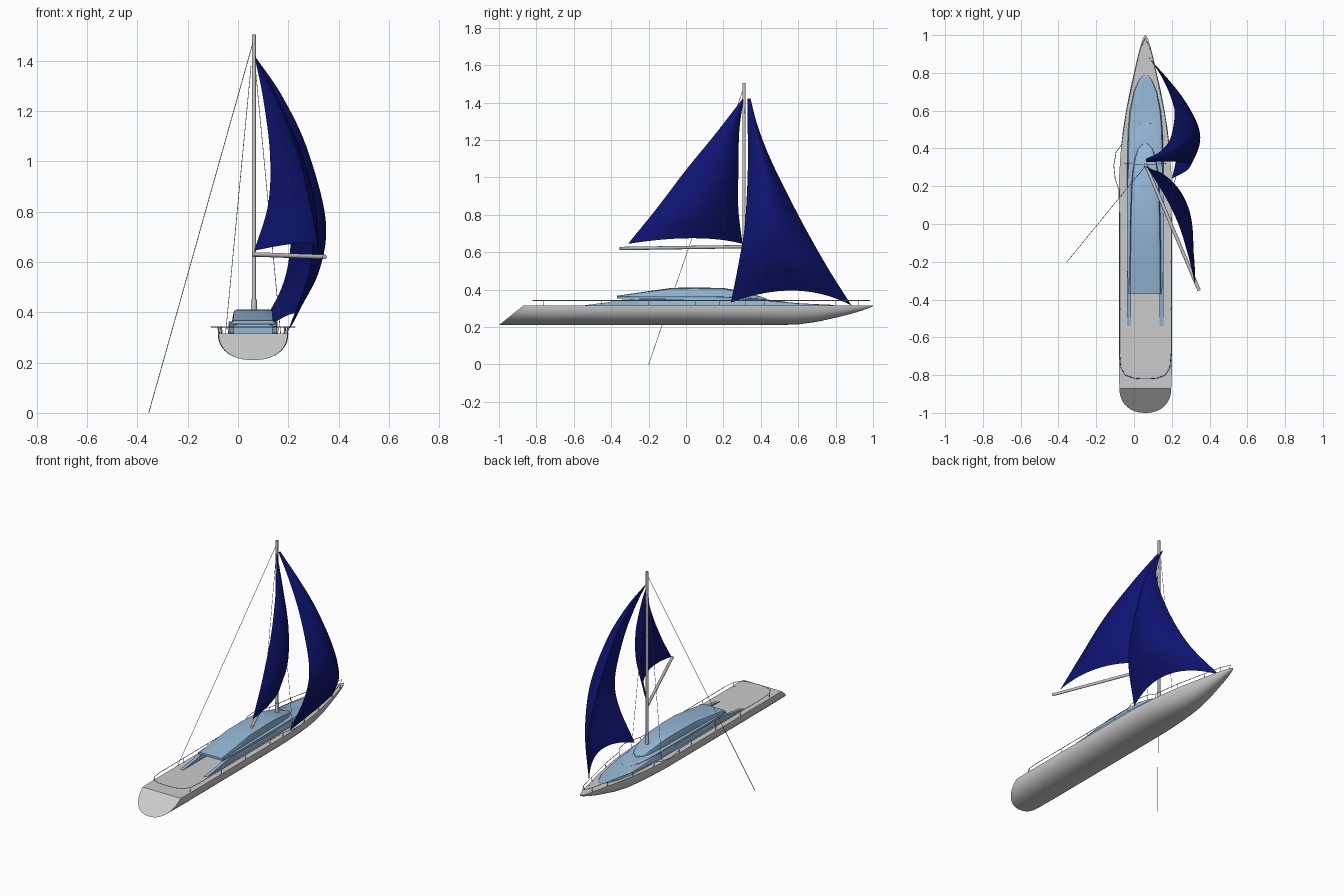
import bpy, bmesh, math
from mathutils import Vector

if "Cube" in bpy.data.objects:
    bpy.data.objects.remove(bpy.data.objects["Cube"])

CX = 0.06  # hull centreline


def material(name, rgb):
    m = bpy.data.materials.new(name)
    m.diffuse_color = (*rgb, 1)
    m.use_nodes = True
    m.node_tree.nodes["Principled BSDF"].inputs["Base Color"].default_value = m.diffuse_color
    return m


NAVY = material("sail_navy", (0.004, 0.007, 0.16))
BLUE = material("cabin_blue", (0.30, 0.48, 0.68))


def finish(name, bm, mat=None, angle=35):
    bmesh.ops.recalc_face_normals(bm, faces=bm.faces)
    me = bpy.data.meshes.new(name)
    bm.to_mesh(me)
    bm.free()
    ob = bpy.data.objects.new(name, me)
    bpy.context.collection.objects.link(ob)
    if mat:
        me.materials.append(mat)
    bpy.ops.object.select_all(action='DESELECT')
    ob.select_set(True)
    bpy.context.view_layer.objects.active = ob
    bpy.ops.object.shade_smooth_by_angle(angle=math.radians(angle))
    return ob


def loft(name, rings, mat=None):
    bm = bmesh.new()
    vs = [[bm.verts.new(p) for p in r] for r in rings]
    n = len(rings[0])
    for a, b in zip(vs, vs[1:]):
        for i in range(n):
            j = (i + 1) % n
            bm.faces.new((a[i], a[j], b[j], b[i]))
    bm.faces.new(vs[0])
    bm.faces.new(vs[-1])
    return finish(name, bm, mat)


def spline(pts, t):
    """Catmull-Rom through pts, t in 0..1"""
    p = [Vector(q) for q in pts]
    p = [2 * p[0] - p[1]] + p + [2 * p[-1] - p[-2]]
    f = t * (len(pts) - 1)
    i = min(int(f), len(pts) - 2)
    f -= i
    a, b, c, d = p[i:i + 4]
    return 0.5 * (2 * b + (c - a) * f + (2 * a - 5 * b + 4 * c - d) * f ** 2
                  + (3 * b - a - 3 * c + d) * f ** 3)


def spar(name, a, b, r, sides=12):
    a, b = Vector(a), Vector(b)
    bm = bmesh.new()
    bmesh.ops.create_cone(bm, cap_ends=True, segments=sides, radius1=r, radius2=r, depth=(b - a).length)
    bm.transform((b - a).to_track_quat('Z', 'Y').to_matrix().to_4x4())
    bmesh.ops.translate(bm, verts=bm.verts, vec=(a + b) / 2)
    return finish(name, bm)


# Hull: stations of (y, half width, keel z), transom raked forward at the top
TOP = 0.315
hull = [(-1, .137, .21), (-.8, .14, .21), (-.4, .14, .21), (0, .14, .21), (.25, .139, .21),
        (.4, .129, .21), (.5, .118, .211), (.6, .102, .214), (.7, .083, .228), (.8, .06, .25),
        (.88, .042, .27), (.94, .027, .288), (.98, .014, .302), (1, .002, .311)]


def hull_ring(y, hw, zb):
    ring = []
    for i in range(25):
        a = math.pi * i / 24
        c, s = math.cos(a), math.sin(a)
        x = math.copysign(abs(c) ** .9, c) * hw
        d = max(s, 0) ** .9
        rake = .13 * (1 - d) if y == -1 else 0
        ring.append((CX + x, y + rake, TOP - (TOP - zb) * d))
    return ring


loft("hull", [hull_ring(*s) for s in hull])


# Cabin tiers: stations of (y, half width, base z, top z)
def cabin(name, stations, taper=.88):
    rings = []
    for y, hw, z0, z1 in stations:
        h = z1 - z0
        half = [(1, 0), (.98, .6), (taper + .05, .92), (taper - .03, 1), (.4, 1.03)]
        right = [(CX + hw * u, y, z0 + h * v) for u, v in half]
        left = [(CX - hw * u, y, z0 + h * v) for u, v in reversed(half)]
        rings.append(right + left)
    return loft(name, rings, BLUE)


cabin("lower_cabin", [(-.3, .095, .31, .35), (.2, .097, .31, .35), (.35, .096, .31, .348),
                      (.5, .092, .31, .336), (.6, .083, .31, .327), (.7, .062, .31, .322),
                      (.76, .036, .31, .32), (.785, .016, .31, .318), (.79, .003, .31, .316)])
cabin("cabin_ledge", [(-.37, .088, .353, .364), (-.2, .098, .35, .364), (.15, .098, .345, .364),
                      (.3, .09, .34, .358), (.4, .078, .335, .35), (.48, .06, .33, .342),
                      (.53, .03, .325, .335), (.545, .004, .32, .331)], .95)
cabin("upper_cabin", [(-.37, .084, .355, .367), (-.22, .084, .355, .388), (-.075, .082, .355, .408),
                      (.05, .08, .35, .41), (.2, .075, .35, .407), (.28, .068, .345, .394),
                      (.35, .056, .34, .377), (.4, .038, .34, .362), (.43, .006, .335, .352)])

# Side wings sweeping down to the aft deck
for side, label in ((-1, "left"), (1, "right")):
    x0, x1 = CX + side * .075, CX + side * .096
    loft(f"{label}_cabin_wing",
         [[(x0, y, .31), (x1, y, .31), (x1, y, z), (x0, y, z)]
          for y, z in ((-.54, .317), (-.42, .332), (-.36, .345), (-.25, .352))], BLUE)

# Mast, boom and rigging
MAST = (CX + .003, .31)
spar("mast", (*MAST, .33), (*MAST, 1.505), .008, 16)
spar("mast_foot", (*MAST, .33), (*MAST, .45), .012, 16)
spar("boom", (*MAST, .63), (.345, -.352, .62), .009, 16)
spar("long_line", (*MAST, 1.485), (-.355, -.2, 0), .0015, 6)
for side, label in ((-1, "left"), (1, "right")):
    spar(f"{label}_shroud", (CX + side * .008, .315, 1.38), (CX + side * .11, .32, .31), .0012, 6)


# Sails: quadratic section through luff, belly and leech at each height
def sail(name, luff, belly, leech, nu=36, nv=20):
    bm = bmesh.new()
    grid = []
    for i in range(nu + 1):
        a, m, b = (spline(c, i / nu) for c in (luff, belly, leech))
        row = []
        for j in range(nv + 1):
            s = j / nv
            row.append(bm.verts.new(a * (1 - s) * (1 - 2 * s) + m * 4 * s * (1 - s) + b * s * (2 * s - 1)))
        grid.append(row)
    for r, q in zip(grid, grid[1:]):
        for j in range(nv):
            bm.faces.new((r[j], r[j + 1], q[j + 1], q[j]))
    return finish(name, bm, NAVY, 60)


sail("main_sail",
     [(.065, .308, 1.42), (.10, .285, 1.25), (.127, .28, 1.03), (.12, .28, .83), (.065, .302, .645)],
     [(.066, .306, 1.421), (.155, .235, 1.25), (.24, .165, 1.035), (.288, .085, .835), (.265, .035, .675)],
     [(.067, .302, 1.42), (.16, .155, 1.23), (.235, 0, 1.04), (.285, -.16, .83), (.322, -.31, .645)])
sail("jib_sail",
     [(.062, .345, 1.42), (.14, .385, 1.27), (.195, .46, 1.08), (.215, .605, .79), (.185, .75, .53), (.075, .885, .315)],
     [(.064, .337, 1.423), (.175, .365, 1.26), (.275, .415, 1.05), (.345, .48, .77), (.315, .54, .56), (.22, .58, .395)],
     [(.062, .328, 1.42), (.14, .33, 1.25), (.22, .33, 1.03), (.29, .315, .75), (.282, .285, .56), (.2, .24, .33)])

# Guard rail around the deck, mirrored about the centreline, with posts
half = [(0, -.82), (.06, -.817), (.105, -.8), (.13, -.76), (.137, -.68), (.137, -.45), (.137, -.2), (.137, .05),
        (.14, .18), (.16, .24), (.167, .31), (.155, .38), (.126, .42), (.1, .6), (.057, .8), (.03, .92), (0, .983)]
loop = half + [(-x, y) for x, y in half[-2:0:-1]]
cu = bpy.data.curves.new("guard_rail", 'CURVE')
cu.dimensions = '3D'
cu.bevel_depth = .0018
cu.bevel_resolution = 1
sp = cu.splines.new('POLY')
sp.points.add(len(loop) - 1)
sp.use_cyclic_u = True
for p, (x, y) in zip(sp.points, loop):
    p.co = (CX + x, y, .342, 1)
bpy.context.collection.objects.link(bpy.data.objects.new("guard_rail", cu))
for i in (3, 5, 6, 7, 8, 12, 13, 14, 15):
    for side, label in ((-1, "left"), (1, "right")):
        x, y = half[i]
        spar(f"{label}_rail_post_{i}", (CX + side * x * .97, y, .31), (CX + side * x, y, .342), .0018, 6)
